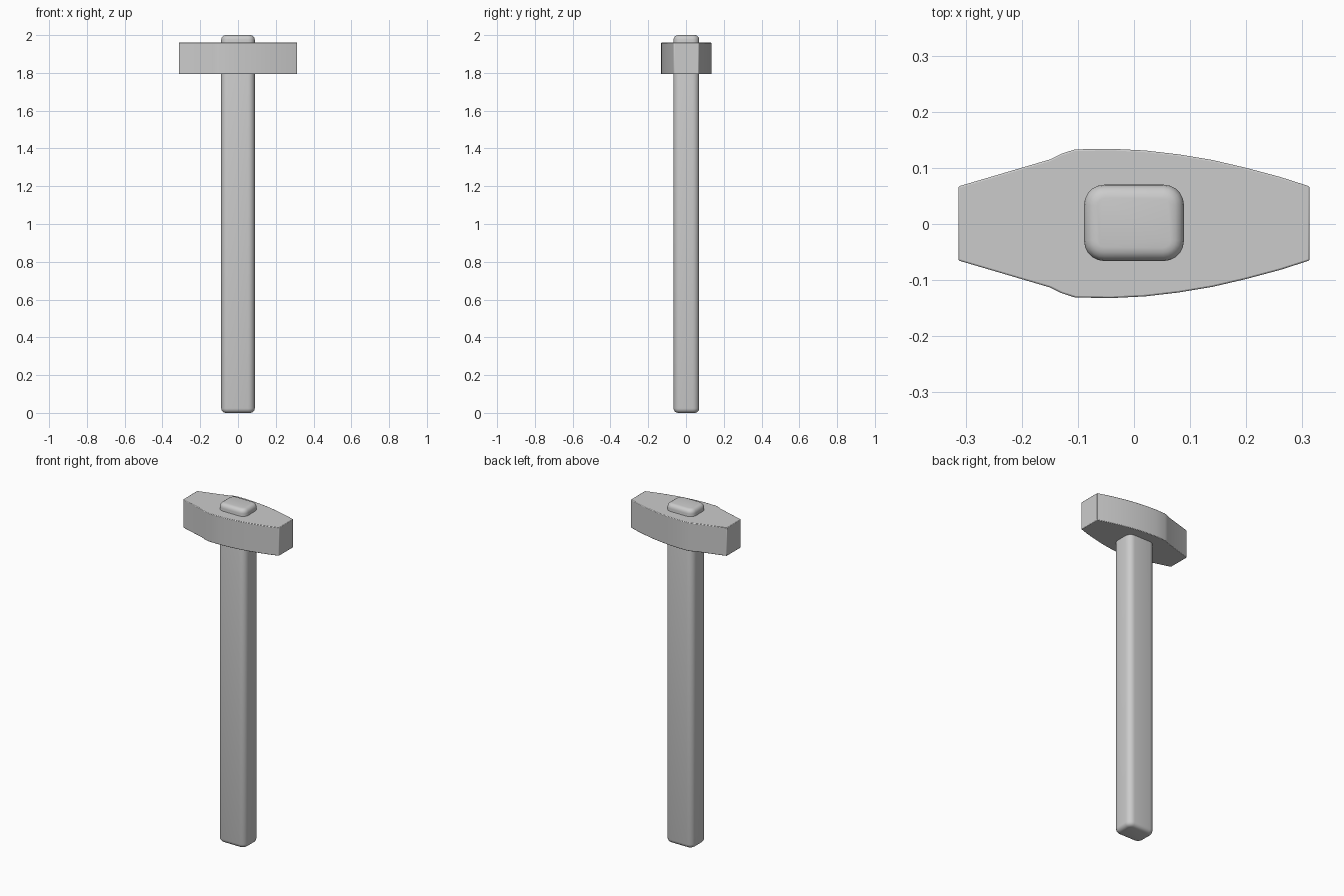
import bpy, bmesh

if "Cube" in bpy.data.objects:
    bpy.data.objects.remove(bpy.data.objects["Cube"])


def make_object(name, bm):
    bmesh.ops.recalc_face_normals(bm, faces=bm.faces)
    mesh = bpy.data.meshes.new(name)
    bm.to_mesh(mesh)
    bm.free()
    obj = bpy.data.objects.new(name, mesh)
    bpy.context.collection.objects.link(obj)
    return obj


def bevel(obj, width, segments):
    mod = obj.modifiers.new("rounded_edges", 'BEVEL')
    mod.width = width
    mod.segments = segments
    mod.limit_method = 'ANGLE'
    mod.angle_limit = 0.7


def smooth(obj, angle):
    bpy.ops.object.select_all(action='DESELECT')
    obj.select_set(True)
    bpy.context.view_layer.objects.active = obj
    bpy.ops.object.shade_smooth_by_angle(angle=angle)


# Handle: long bar with softly rounded edges, passing through the head
bm = bmesh.new()
bmesh.ops.create_cube(bm, size=1)
vertical = [e for e in bm.edges if abs(e.verts[0].co.z - e.verts[1].co.z) > 0.5]
bmesh.ops.scale(bm, vec=(0.178, 0.136, 2.0), verts=bm.verts)
bmesh.ops.translate(bm, vec=(0, 0.002, 1.0), verts=bm.verts)
bmesh.ops.bevel(bm, geom=vertical, offset=0.036, segments=5, profile=0.5,
                affect='EDGES')
rims = [e for e in bm.edges if abs(e.verts[0].co.z - e.verts[1].co.z) < 0.001]
bmesh.ops.bevel(bm, geom=rims, offset=0.024, segments=4, profile=0.5,
                affect='EDGES')
handle = make_object("handle", bm)
smooth(handle, 1.2)

# Head: half outline mirrored across y, extruded upward
half = [(-0.313, 0.066), (-0.15, 0.114), (-0.13, 0.124), (-0.105, 0.132),
        (-0.04, 0.133), (0.02, 0.130), (0.08, 0.123), (0.14, 0.113),
        (0.20, 0.099), (0.26, 0.083), (0.313, 0.066)]
outline = half + [(x, -y) for x, y in reversed(half)]
bm = bmesh.new()
base = bm.faces.new([bm.verts.new((x, y + 0.001, 1.793)) for x, y in outline])
top = bmesh.ops.extrude_face_region(bm, geom=[base], use_keep_orig=True)
bmesh.ops.translate(bm, vec=(0, 0, 0.167),
                    verts=[g for g in top["geom"] if isinstance(g, bmesh.types.BMVert)])
head = make_object("head", bm)
smooth(head, 0.5)
bevel(head, 0.003, 2)
